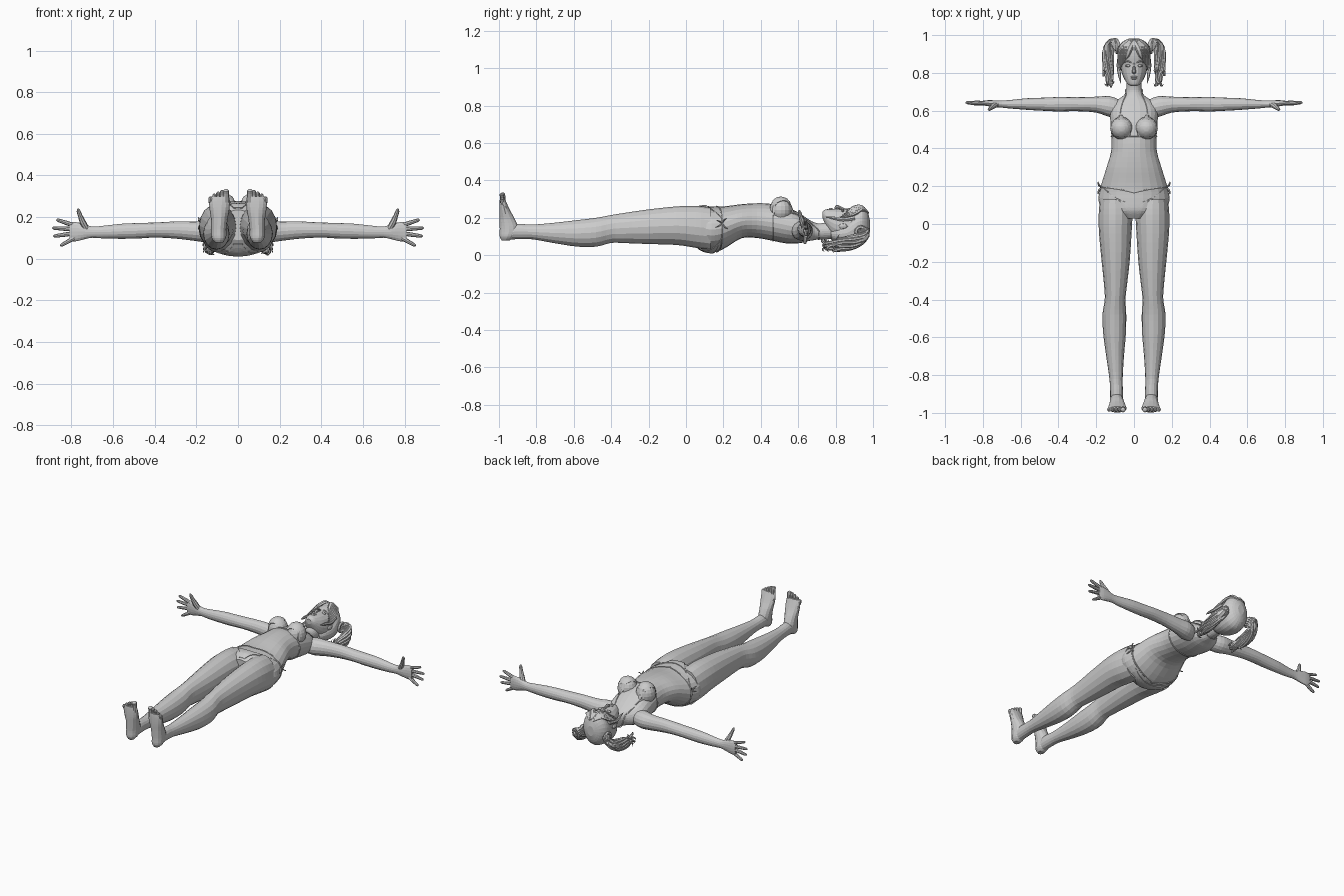
import bpy, bmesh, math, random
from mathutils import Vector
from mathutils.bvhtree import BVHTree

random.seed(4)
Z, Y = Vector((0, 0, 1)), Vector((0, 1, 0))


def finish(name, bm, smooth=False):
    bmesh.ops.recalc_face_normals(bm, faces=bm.faces)
    me = bpy.data.meshes.new(name)
    bm.to_mesh(me)
    bm.free()
    ob = bpy.data.objects.new(name, me)
    bpy.context.collection.objects.link(ob)
    for p in me.polygons:
        p.use_smooth = smooth
    return ob


def resample(pts, sub):
    out, n = [], len(pts)
    for i in range(n - 1):
        p = [pts[max(0, min(n - 1, i + k))] for k in (-1, 0, 1, 2)]
        for s in range(sub):
            t = s / sub
            out.append([0.5 * (2 * b + (c - a) * t + (2 * a - 5 * b + 4 * c - d) * t * t
                               + (3 * b - a - 3 * c + d) * t ** 3) for a, b, c, d in zip(*p)])
    return out + [list(pts[-1])]


def tube(name, pts, up=Z, sides=16, sub=3, side=1, axis=None, smooth=False):
    """Loft ellipses (x, y, z, half width, half height along up) along a path."""
    bm = bmesh.new()
    pts = resample(pts, sub)
    rings = []
    for i, (x, y, z, w, h) in enumerate(pts):
        a, b = pts[max(i - 1, 0)], pts[min(i + 1, len(pts) - 1)]
        t = axis or (Vector(b[:3]) - Vector(a[:3])).normalized()
        u = t.cross(up)
        u = u.normalized() if u.length > 0.05 else Vector((1, 0, 0))
        v = u.cross(t)
        ring = []
        for k in range(sides):
            ang = 2 * math.pi * k / sides
            p = Vector((x, y, z)) + u * (max(w, .0008) * math.cos(ang)) + v * (max(h, .0008) * math.sin(ang))
            ring.append(bm.verts.new((p.x * side, p.y, p.z)))
        rings.append(ring)
    for r, q in zip(rings, rings[1:]):
        for k in range(sides):
            bm.faces.new((r[k], r[(k + 1) % sides], q[(k + 1) % sides], q[k]))
    bm.faces.new(rings[0])
    bm.faces.new(rings[-1])
    return finish(name, bm, smooth)


def ball(name, loc, size, seg=16, rings=10):
    bm = bmesh.new()
    bmesh.ops.create_uvsphere(bm, u_segments=seg, v_segments=rings, radius=1)
    for v in bm.verts:
        v.co = Vector(a * b + c for a, b, c in zip(v.co, size, loc))
    return finish(name, bm)


# Torso and neck: y, half width, back z, front z
body = [(.03, .085, .09, .235), (.07, .16, .035, .26), (.12, .187, .016, .262), (.17, .183, .02, .26),
        (.22, .17, .045, .263), (.3, .145, .092, .273), (.38, .122, .092, .278), (.45, .119, .08, .275),
        (.54, .125, .063, .258), (.61, .125, .065, .222), (.65, .098, .075, .195), (.68, .055, .08, .178),
        (.71, .042, .085, .17), (.75, .04, .085, .175), (.8, .04, .09, .18)]
solid = [tube("torso", [(0, y, (a + b) / 2, w, (b - a) / 2) for y, w, a, b in body], sides=24, axis=Y)]

# Legs: x, y, half width, back z, front z
leg = [(.1, .13, .08, .03, .255), (.098, .05, .089, .04, .264), (.099, -.05, .086, .055, .261),
       (.097, -.2, .074, .06, .245), (.098, -.33, .06, .065, .226), (.1, -.4, .055, .066, .215),
       (.104, -.48, .063, .046, .2), (.103, -.58, .06, .046, .188), (.1, -.7, .047, .064, .174),
       (.095, -.82, .035, .085, .164), (.092, -.9, .034, .086, .168), (.092, -.95, .034, .083, .16)]
foot = [(.092, -.965, .078, .018, .02), (.092, -.955, .1, .034, .042), (.092, -.945, .14, .037, .052),
        (.09, -.955, .19, .04, .043), (.089, -.968, .235, .047, .031), (.089, -.977, .275, .05, .021),
        (.088, -.981, .298, .045, .015)]
arm = [(.07, .61, .13, .045, .045), (.13, .622, .13, .055, .053), (.2, .632, .132, .042, .047),
       (.3, .634, .138, .037, .041), (.4, .634, .138, .038, .036), (.47, .634, .135, .035, .037),
       (.56, .635, .132, .031, .036), (.65, .634, .128, .023, .03), (.7, .635, .128, .019, .027),
       (.74, .637, .13, .018, .037), (.78, .64, .13, .015, .046), (.81, .64, .13, .011, .044)]
fingers = [((.798, .64, .164), (.872, .638, .188)), ((.805, .642, .143), (.892, .643, .148)),
           ((.805, .641, .12), (.887, .641, .108)), ((.79, .638, .098), (.853, .636, .062))]

for s, tag in ((1, "right"), (-1, "left")):
    solid.append(tube(tag + "_leg", [(x, y, (a + b) / 2, w, (b - a) / 2) for x, y, w, a, b in leg],
                      side=s, axis=-Y))
    tube(tag + "_foot", foot, up=Y, side=s, axis=Z, sides=14)
    for i in range(5):
        x, top, r = .058 + .0185 * i, .334 - .003 * i - .0015 * i * i, .0145 if i == 0 else .0098
        tube(tag + "_toe", [(x, -.981, .27, r, r), (x, -.98, top - .022, r, r), (x, -.984, top - .006, r * .95, r),
                            (x, -.986, top, r * .4, r * .4)], up=Y, sides=8, sub=2, side=s)
    solid.append(tube(tag + "_arm", arm, side=s, axis=Vector((1, 0, 0))))
    for a, b in fingers:
        a, b = Vector(a), Vector(b)
        tube(tag + "_finger", [(*a.lerp(b, t), r, r) for t, r in
                               ((-.2, .01), (.3, .0105), (.55, .0095), (.9, .008), (1, .003))],
             sides=8, sub=2, side=s)
    tube(tag + "_thumb", [(.725, .634, .14, .014, .014), (.745, .624, .175, .015, .016), (.757, .614, .205, .011, .011),
                          (.766, .607, .23, .009, .009), (.768, .604, .241, .003, .003)],
         up=Y, sides=8, sub=2, side=s)
    solid.append(ball(tag + "_breast", (s * .066, .507, .243), (.06, .06, .066)))
    ball(tag + "_ear", (s * .074, .84, .155), (.008, .024, .014), 8, 6)

# Head: y, half width, back z, front z
head = [(.73, .016, .2, .232), (.742, .034, .17, .243), (.765, .05, .12, .247), (.8, .065, .085, .248),
        (.845, .073, .065, .248), (.89, .076, .055, .255), (.93, .07, .062, .252), (.96, .05, .09, .225),
        (.975, .02, .13, .185)]
tube("head", [(0, y, (a + b) / 2, w, (b - a) / 2) for y, w, a, b in head], sides=20, axis=Y)
tube("nose", [(0, .85, .243, .006, .006), (0, .825, .254, .007, .008), (0, .806, .258, .011, .01),
              (0, .798, .247, .008, .004)], sides=8)
for i, y in enumerate((.779, .77)):
    ball("lip", (0, y, .247), (.019 - .003 * i, .005, .006), 10, 6)
for s in (1, -1):
    ball("eye", (s * .031, .838, .238), (.015, .007, .01), 10, 6)
    tube("eyebrow", [(.014, .855, .247, .003, .003), (.034, .862, .242, .004, .004), (.052, .854, .228, .002, .002)],
         sides=6, side=s)

# Hair: cap, swept fringe and two pigtails of separate locks
cap = [(.775, .045, .085, .14), (.81, .068, .062, .165), (.86, .083, .048, .19), (.905, .087, .045, .245),
       (.94, .08, .052, .262), (.968, .056, .08, .238), (.983, .022, .125, .19)]
tube("hair_cap", [(0, y, (a + b) / 2, w, (b - a) / 2) for y, w, a, b in cap], sides=24, axis=Y)
for s in (1, -1):
    for i in range(6):
        k = i / 5
        tube("fringe_lock", [(.01 * k, .97, .225, .012, .008), (.02 + .03 * k, .935, .262 - .02 * k, .015, .008),
                             (.035 + .04 * k, .895, .256 - .04 * k, .013, .008),
                             (.045 + .037 * k, .87 - .06 * k, .24 - .045 * k, .002, .002)],
             sides=6, side=s)
    tube("side_lock", [(.074, .9, .2, .01, .012), (.083, .84, .19, .009, .01), (.076, .785, .2, .008, .008),
                       (.07, .745, .205, .001, .001)], sides=6, side=s)
    bm = bmesh.new()
    for i in range(12):
        for j in range(6):
            a, b = i * math.pi / 6, j * math.pi / 3
            r = .026 + .01 * math.cos(b)
            bm.verts.new((s * (.09 + .01 * math.sin(b)), .935 + r * math.cos(a), .125 + r * math.sin(a)))
    bm.verts.ensure_lookup_table()
    for i in range(12):
        for j in range(6):
            q, n = (i + 1) % 12, (j + 1) % 6
            bm.faces.new([bm.verts[m] for m in (i * 6 + j, q * 6 + j, q * 6 + n, i * 6 + n)])
    finish("hair_tie", bm)
    path = [(.085, .93, .125), (.108, .965, .115), (.13, .945, .09), (.138, .89, .07), (.136, .83, .058),
            (.13, .775, .052)]
    radii = (.012, .02, .026, .029, .026, .016)
    tube("pigtail_core", [(*p, r * .85, r * .95) for p, r in zip(path, radii)] + [(.125, .73, .045, .002, .002)],
         up=Vector((1, 0, 0)), sides=8, side=s)
    for i in range(11):
        a = i * 2 * math.pi / 11
        pts = [(p[0] + .8 * r * math.cos(a + .35 * n), p[1] + (.012 * math.sin(a) if n < 3 else 0),
                p[2] + 1.15 * r * math.sin(a + .35 * n), .009, .011)
               for n, (p, r) in enumerate(zip(path, radii))]
        cut = random.choice((5, 6, 6))
        x, y, z = pts[cut - 1][:3]
        d = random.uniform(.015, .05)
        tip = [(x + .012 * math.cos(a), y - d, z + .02 * math.sin(a), .005, .006),
               (x + .026 * math.cos(a), y - d * .9 + .006, max(.02, z + .04 * math.sin(a)), .0005, .0005)]
        tube("pigtail_lock", pts[:cut] + tip, up=Vector((1, 0, 0)), sides=6, side=s)

# Surface of the body, used to lay the swimwear on
verts, polys = [], []
for ob in solid:
    base = len(verts)
    verts += [v.co.copy() for v in ob.data.vertices]
    polys += [[base + i for i in p.vertices] for p in ob.data.polygons]
tree = BVHTree.FromPolygons(verts, polys)
torso_tree = BVHTree.FromPolygons([v.co for v in solid[0].data.vertices],
                                  [list(p.vertices) for p in solid[0].data.polygons])


def lay(origin, direction, lift, bvh=tree):
    hit = bvh.ray_cast(Vector(origin), Vector(direction))[0] or bvh.find_nearest(Vector(origin))[0]
    return hit - Vector(direction).normalized() * lift


def panel(name, rows, sign, cols=14):
    """Cloth grid from rows (y, x0, x1, edge rise) dropped on the body."""
    bm, grid = bmesh.new(), []
    for y, x0, x1, rise in resample(rows, 4):
        grid.append([bm.verts.new(lay((x0 + (x1 - x0) * i / cols, y + rise * (2 * i / cols - 1) ** 2, sign),
                                      (0, 0, -sign), .003)) for i in range(cols + 1)])
    for r, q in zip(grid, grid[1:]):
        for i in range(cols):
            bm.faces.new((r[i], r[i + 1], q[i + 1], q[i]))
    mod = finish(name, bm).modifiers.new("thickness", 'SOLIDIFY')
    mod.thickness, mod.offset = .004, 0


def band(name, y, rise, zc):
    pts = []
    for i in range(41):
        a = i * math.pi / 20
        d = Vector((math.cos(a), 0, math.sin(a)))
        pts.append((*lay(Vector((0, y + rise * abs(d.x), zc)) + d, -d, .001, torso_tree), .004, .004))
    tube(name, pts, up=Y, sides=6, sub=1)


# Swimwear
brief = [(.11, -.16, .16, .08), (.09, -.1, .1, .045), (.065, -.05, .05, .02), (.04, -.02, .02, 0)]
panel("brief_front", brief, 1)
panel("brief_back", [(.15, -.16, .16, .04), (.11, -.12, .12, .04), (.07, -.06, .06, .02), (.04, -.02, .02, 0)], -1)
band("hip_string", .165, .03, .14)
band("chest_band", .465, 0, .17)
for s in (1, -1):
    panel("cup", [(.463, s * .018, s * .112, 0), (.5, s * .022, s * .112, 0), (.54, s * .04, s * .098, 0),
                  (.585, s * .07, s * .078, 0)], 1)
    strap = [(*lay((s * x, y, 1), (0, 0, -1), .001), .003, .003)
             for x, y in ((.074, .58), (.07, .61), (.062, .64), (.052, .665), (.042, .685))]
    tube("neck_strap", strap + [(s * .046, .71, .13, .003, .003), (s * .03, .71, .09, .003, .003),
                                (0, .71, .083, .003, .003)], up=Vector((1, .1, 0)), sides=6)
    for dy, dz in ((.026, .02), (.03, -.02), (-.03, .012), (-.035, -.014)):
        tube("hip_bow", [(.172, .193, .17, .003, .003), (.186, .193 + dy * .5, .17 + dz, .005, .003),
                         (.19, .193 + dy, .17 + dz * 1.4, .002, .002)], sides=6, side=s)
